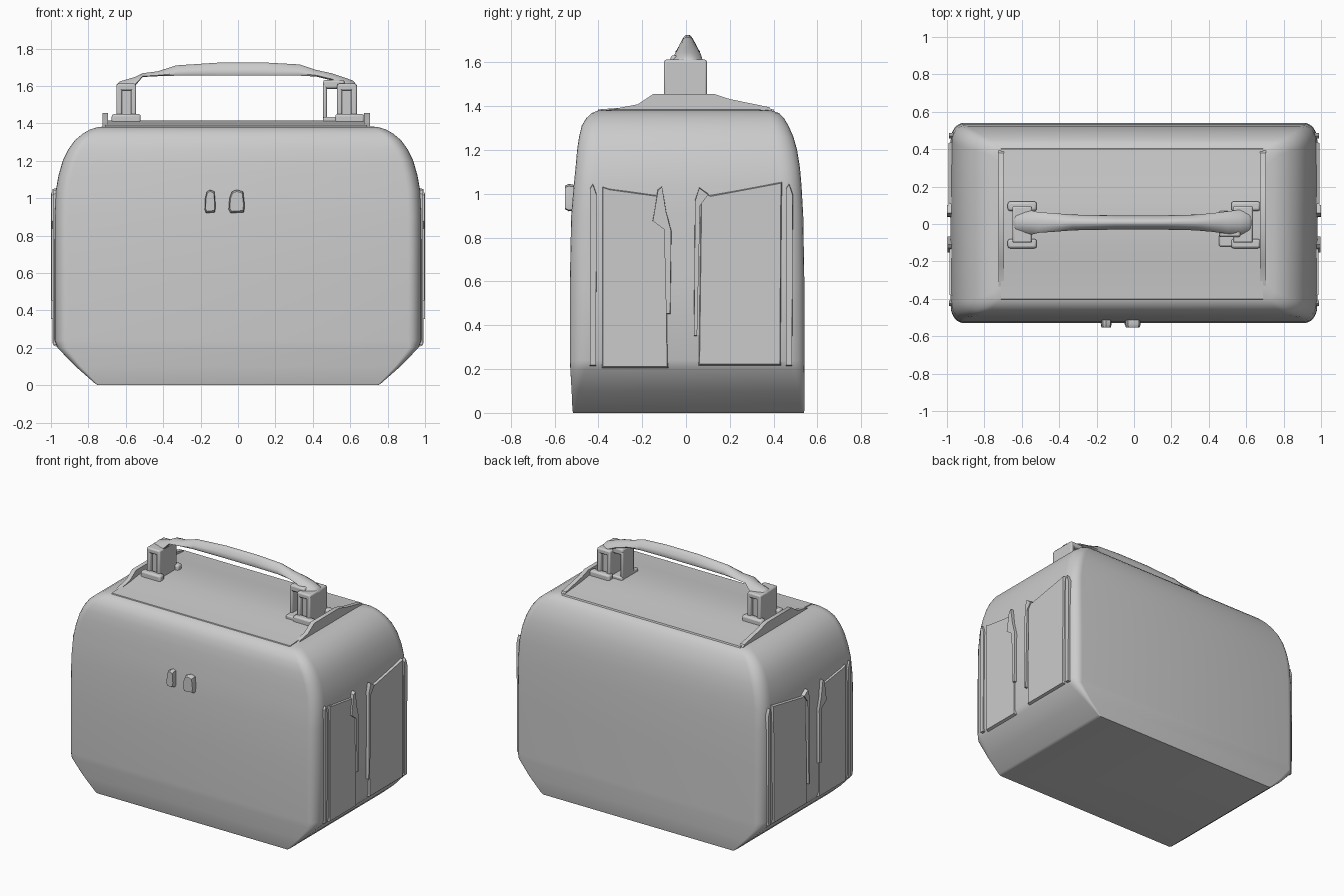
import bpy, bmesh, math


def finish(name, bm, angle=35):
    bmesh.ops.recalc_face_normals(bm, faces=bm.faces)
    me = bpy.data.meshes.new(name)
    bm.to_mesh(me)
    bm.free()
    ob = bpy.data.objects.new(name, me)
    bpy.context.collection.objects.link(ob)
    bpy.ops.object.select_all(action='DESELECT')
    ob.select_set(True)
    bpy.context.view_layer.objects.active = ob
    bpy.ops.object.shade_smooth_by_angle(angle=math.radians(angle))
    return ob


def loft(name, rings, angle=35):
    """Skin a list of equal-length point rings and cap both ends."""
    bm = bmesh.new()
    vs = [[bm.verts.new(p) for p in r] for r in rings]
    n = len(vs[0])
    for a, b in zip(vs, vs[1:]):
        for i in range(n):
            j = (i + 1) % n
            bm.faces.new((a[i], a[j], b[j], b[i]))
    bm.faces.new(vs[0])
    bm.faces.new(vs[-1])
    return finish(name, bm, angle)


def rounded_ring(x, y0, y1, z, rx, ry, seg=6):
    pts = []
    for q, (cx, cy) in enumerate([(x - rx, y1 - ry), (-x + rx, y1 - ry),
                                  (-x + rx, y0 + ry), (x - rx, y0 + ry)]):
        for i in range(seg + 1):
            a = math.pi / 2 * (q + i / seg)
            pts.append((cx + rx * math.cos(a), cy + ry * math.sin(a), z))
    return pts


def box(name, x, y, z, bevel=0.008):
    """Box from x, y, z ranges with softened edges."""
    ring = lambda h: [(x[0], y[0], h), (x[1], y[0], h), (x[1], y[1], h), (x[0], y[1], h)]
    ob = loft(name, [ring(z[0]), ring(z[1])])
    m = ob.modifiers.new("Bevel", 'BEVEL')
    m.width, m.segments = bevel, 2
    return ob


def slab(name, yz, xa, xb, inset=0.0):
    """Side-profile polygon extruded along x; the xb end is shrunk by inset."""
    cy = sum(p[0] for p in yz) / len(yz)
    cz = sum(p[1] for p in yz) / len(yz)
    step = lambda v, c: v - inset * max(-1, min(1, (v - c) * 20))
    return loft(name, [[(xa, y, z) for y, z in yz],
                       [(xb, step(y, cy), step(z, cz)) for y, z in yz]])


# Soft-sided body: (z, half width, front y, back y, corner rx, corner ry)
body = [(0.0, 0.75, -0.515, 0.538, 0.008, 0.008), (0.01, 0.765, -0.518, 0.54, 0.01, 0.01),
        (0.10, 0.868, -0.522, 0.54, 0.03, 0.03), (0.20, 0.965, -0.528, 0.54, 0.05, 0.07),
        (0.24, 0.98, -0.53, 0.54, 0.07, 0.09), (0.60, 0.98, -0.53, 0.54, 0.07, 0.09),
        (0.90, 0.98, -0.524, 0.535, 0.07, 0.09), (1.04, 0.974, -0.512, 0.527, 0.07, 0.09),
        (1.12, 0.96, -0.504, 0.52, 0.07, 0.09), (1.20, 0.937, -0.497, 0.507, 0.07, 0.09),
        (1.26, 0.908, -0.488, 0.49, 0.07, 0.08), (1.31, 0.872, -0.476, 0.468, 0.07, 0.07),
        (1.345, 0.83, -0.455, 0.447, 0.06, 0.06), (1.368, 0.79, -0.43, 0.425, 0.05, 0.05),
        (1.38, 0.75, -0.40, 0.39, 0.04, 0.04), (1.385, 0.70, -0.33, 0.33, 0.03, 0.03)]
loft("case_body", [rounded_ring(x, a, b, z, rx, ry) for z, x, a, b, rx, ry in body])

# Crowned lid panel under the handle
lid = [(-0.41, 1.36), (-0.40, 1.385), (-0.22, 1.398), (-0.10, 1.415), (0.11, 1.415),
       (0.22, 1.400), (0.40, 1.385), (0.41, 1.36)]
slab("lid_panel", lid, -0.71, 0.69)

# Zip pulls on the front
for i, (a, b) in enumerate([(-0.178, -0.12), (-0.05, 0.036)]):
    c, w = (a + b) / 2, (b - a) / 2
    out = [(c - w, 0.94), (c - w * .75, 0.92), (c + w * .9, 0.925), (c + w, 0.96),
           (c + w * .8, 1.035), (c, 1.045), (c - w * .6, 1.035), (c - w * .9, 1.0)]
    loft(f"zip_pull_{i + 1}", [[(c + (x - c) * s, y, 0.985 + (z - 0.985) * s) for x, z in out]
                               for y, s in [(-0.50, 0.9), (-0.535, 1.0), (-0.553, 0.85)]])

for side, s in (("left", -1), ("right", 1)):
    # Side pocket panels with slanted opening
    slab(f"{side}_front_panel", [(-0.39, 0.20), (-0.075, 0.20), (-0.08, 0.85), (-0.12, 1.0),
                                 (-0.36, 1.03), (-0.39, 1.04)], s * 0.95, s * 0.987, 0.012)
    slab(f"{side}_pocket", [(0.05, 0.21), (0.44, 0.21), (0.445, 1.06), (0.10, 1.0), (0.06, 1.02)],
         s * 0.95, s * 0.991, 0.012)
    # Centre strap ridges
    slab(f"{side}_strap_ridge", [(-0.09, 0.45), (-0.07, 0.45), (-0.065, 0.83), (-0.09, 0.92),
                                 (-0.11, 1.035), (-0.13, 1.02), (-0.155, 0.88), (-0.10, 0.84)],
         s * 0.96, s * 0.998, 0.004)
    slab(f"{side}_pocket_ridge", [(0.035, 0.35), (0.05, 0.35), (0.065, 0.95), (0.105, 1.0),
                                  (0.06, 1.03), (0.04, 0.97)], s * 0.96, s * 1.0, 0.004)
    # Corner piping
    for n, y in (("front", -0.425), ("back", 0.47)):
        slab(f"{side}_{n}_piping", [(y - 0.016, 0.21), (y + 0.016, 0.21), (y + 0.02, 1.0),
                                    (y, 1.05), (y - 0.016, 1.03)], s * 0.94, s * 0.988, 0.008)
    # Upright flap at each end of the lid
    off = 0.02 if s < 0 else 0.0
    flap = [(-0.38, 1.37), (-0.30, 1.393), (-0.22, 1.408), (-0.15, 1.455), (0.13, 1.455),
            (0.20, 1.432), (0.38, 1.395), (0.40, 1.37)]
    slab(f"{side}_lid_flap", flap, s * (0.675 + off), s * (0.705 + off))

    # Handle post: outer and inner walls around a recessed core
    rng = lambda a, b: tuple(sorted((s * a, s * b)))
    sh = 0.0 if s < 0 else -0.015
    box(f"{side}_post_outer", rng(0.62 + sh, 0.65 + sh), (-0.1, 0.095), (1.39, 1.605))
    box(f"{side}_post_inner", rng(0.545 + sh, 0.572 + sh), (-0.1, 0.095), (1.39, 1.605))
    box(f"{side}_post_core", rng(0.55 + sh, 0.64 + sh), (-0.07, 0.065), (1.39, 1.60))
    box(f"{side}_post_cap", rng(0.545 + sh, 0.65 + sh), (-0.1, 0.095), (1.575, 1.612), 0.01)
    for n, y in (("front", -0.105), ("back", 0.095)):
        box(f"{side}_{n}_foot", rng(0.52, 0.675), (y - 0.025, y + 0.025), (1.38, 1.45), 0.012)

# Open loop inside the right post
box("right_loop_wall", (0.455, 0.475), (-0.07, 0.06), (1.39, 1.61))
box("right_loop_top", (0.455, 0.57), (-0.07, 0.06), (1.585, 1.632), 0.012)
box("right_loop_base", (0.455, 0.57), (-0.12, 0.07), (1.39, 1.435))

# Carry handle: (x, bottom z, top z, half depth), with a peaked section
handle = [(-0.65, 1.565, 1.605, 0.06), (-0.63, 1.56, 1.625, 0.065), (-0.55, 1.60, 1.648, 0.065),
          (-0.51, 1.648, 1.668, 0.055), (-0.43, 1.652, 1.678, 0.05), (-0.33, 1.655, 1.71, 0.042),
          (-0.10, 1.655, 1.725, 0.038), (0.15, 1.655, 1.725, 0.038), (0.33, 1.655, 1.715, 0.042),
          (0.42, 1.65, 1.685, 0.05), (0.50, 1.63, 1.668, 0.06), (0.57, 1.60, 1.645, 0.068),
          (0.615, 1.565, 1.628, 0.068), (0.635, 1.565, 1.605, 0.06)]
section = [(-0.85, 0), (-1, 0.2), (-0.85, 0.5), (-0.5, 0.85), (-0.2, 1),
           (0.2, 1), (0.5, 0.85), (0.85, 0.5), (1, 0.2), (0.85, 0)]
loft("carry_handle", [[(x, 0.008 + w * u, b + (t - b) * v) for u, v in section]
                      for x, b, t, w in handle], 45)
